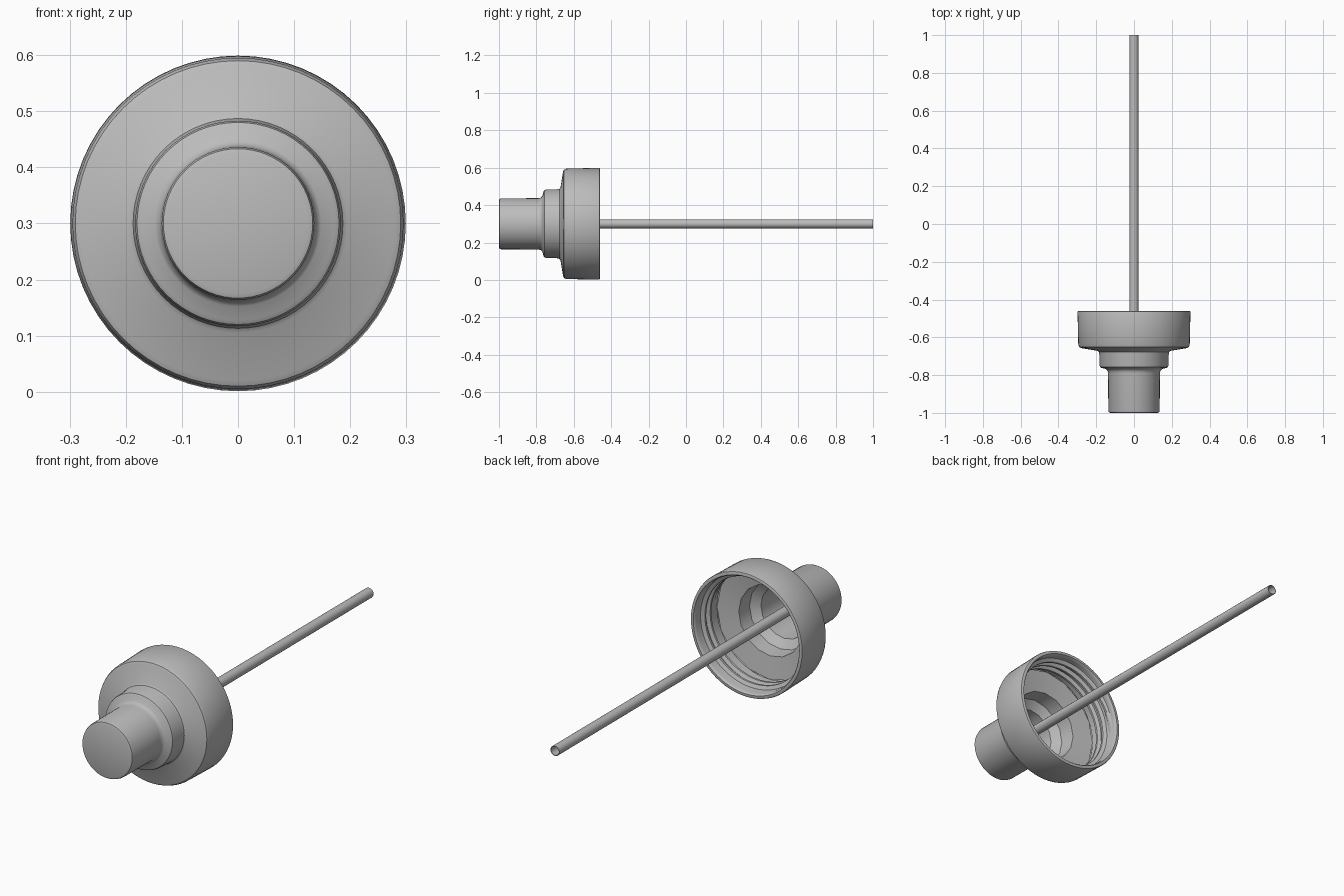
import bpy, bmesh, math

if "Cube" in bpy.data.objects:
    bpy.data.objects.remove(bpy.data.objects["Cube"])

CZ = 0.3  # height of the shared axis, which runs along y
grey = bpy.data.materials.new("light_grey")
grey.diffuse_color = (0.5, 0.5, 0.5, 1)
grey.use_nodes = True
grey.node_tree.nodes["Principled BSDF"].inputs["Base Color"].default_value = grey.diffuse_color


def finish(name, bm, angle=35):
    bmesh.ops.remove_doubles(bm, verts=bm.verts, dist=1e-5)
    bmesh.ops.recalc_face_normals(bm, faces=bm.faces)
    me = bpy.data.meshes.new(name)
    bm.to_mesh(me)
    bm.free()
    me.materials.append(grey)
    ob = bpy.data.objects.new(name, me)
    bpy.context.collection.objects.link(ob)
    bpy.ops.object.select_all(action='DESELECT')
    ob.select_set(True)
    bpy.context.view_layer.objects.active = ob
    bpy.ops.object.shade_smooth_by_angle(angle=math.radians(angle))
    return ob


def lathe(name, profile, sides):
    """Spin (radius, y) points round the axis."""
    bm = bmesh.new()
    vs = [bm.verts.new((r, y, CZ)) for r, y in profile]
    es = [bm.edges.new(p) for p in zip(vs, vs[1:])]
    bmesh.ops.spin(bm, geom=vs + es, cent=(0, 0, CZ), axis=(0, 1, 0),
                   angle=2 * math.pi, steps=sides)
    return finish(name, bm)


# outer shell: spout, collar, flange and skirt, with the rolled rim
lathe("cap_shell", [
    (0, -1), (0.125, -1), (0.133, -0.997), (0.136, -0.988), (0.137, -0.79),
    (0.14, -0.776), (0.148, -0.768), (0.172, -0.762), (0.18, -0.757),
    (0.183, -0.747), (0.184, -0.69), (0.187, -0.677), (0.195, -0.671),
    (0.28, -0.657), (0.29, -0.652), (0.295, -0.64), (0.299, -0.468),
    (0.297, -0.462), (0.292, -0.46), (0.283, -0.46), (0.279, -0.465),
    (0.277, -0.475), (0.275, -0.63)], 64)

# coarse stepped lining inside the cap
lathe("cap_lining", [
    (0.276, -0.63), (0.17, -0.645), (0.165, -0.72), (0.125, -0.75),
    (0.12, -0.9), (0, -0.9)], 16)

# screw thread: wedge section swept along a helix inside the skirt
bm = bmesh.new()
turns, seg = 2.5, 48
n = int(turns * seg)
rings = []
for i in range(n + 1):
    a = 2 * math.pi * i / seg
    y = -0.6 + 0.04 * i / seg
    depth = 0.016 * min(1, i / 6, (n - i) / 6) + 0.001
    rings.append([bm.verts.new((r * math.cos(a), y + dy, CZ + r * math.sin(a)))
                  for r, dy in ((0.277, -0.014), (0.277 - depth, -0.005),
                                (0.277 - depth, 0.005), (0.277, 0.014))])
for p, q in zip(rings, rings[1:]):
    for k in range(3):
        bm.faces.new((p[k], p[k + 1], q[k + 1], q[k]))
finish("screw_thread", bm)

# thin open straw
lathe("dip_tube", [(0.024, -0.9), (0.024, 1), (0.021, 1), (0.021, -0.9)], 20)
